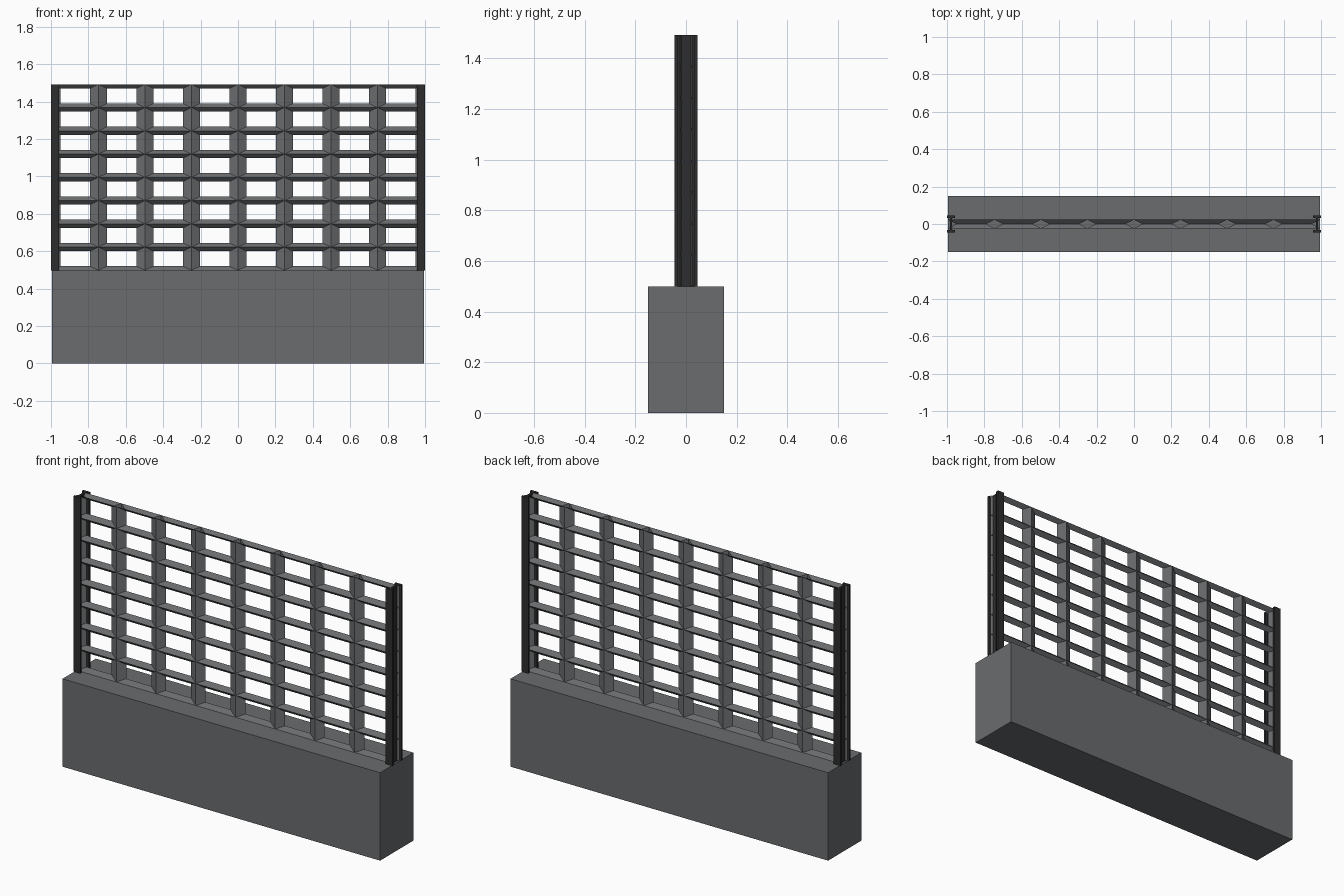
import bpy, bmesh

if "Cube" in bpy.data.objects:
    bpy.data.objects.remove(bpy.data.objects["Cube"])


def material(name, rgb):
    m = bpy.data.materials.new(name)
    m.diffuse_color = (*rgb, 1.0)
    m.use_nodes = True
    m.node_tree.nodes["Principled BSDF"].inputs["Base Color"].default_value = m.diffuse_color
    return m


GREY = material("concrete_grey", (0.142, 0.150, 0.155))
DARK = material("dark_steel", (0.027, 0.027, 0.028))


def finish(name, bm, mat):
    mesh = bpy.data.meshes.new(name)
    bm.to_mesh(mesh)
    bm.free()
    mesh.materials.append(mat)
    ob = bpy.data.objects.new(name, mesh)
    bpy.context.collection.objects.link(ob)
    return ob


BASE_TOP, TOP = 0.498, 1.492
HALF = 0.995

# Solid plinth
bm = bmesh.new()
bmesh.ops.create_cube(bm, size=1)
for v in bm.verts:
    v.co = (v.co.x * 2 * HALF, v.co.y * 0.298, (v.co.z + 0.5) * BASE_TOP)
finish("base_wall", bm, GREY)


# H-section posts, grooves facing sideways
def post(name, cx):
    w, d, web, inner = 0.0215, 0.045, 0.006, 0.033
    quarter = [(w, d), (w, inner), (web, inner)]
    right = quarter + [(x, -y) for x, y in reversed(quarter)]
    outline = right + [(-x, y) for x, y in reversed(right)]
    bm = bmesh.new()
    face = bm.faces.new([bm.verts.new((cx + x, y, BASE_TOP)) for x, y in outline])
    ext = bmesh.ops.extrude_face_region(bm, geom=[face], use_keep_orig=True)
    top = [g for g in ext["geom"] if isinstance(g, bmesh.types.BMVert)]
    bmesh.ops.translate(bm, verts=top, vec=(0, 0, TOP - BASE_TOP))
    bmesh.ops.recalc_face_normals(bm, faces=bm.faces)
    finish(name, bm, DARK)


post("left_post", -0.9785)
post("right_post", 0.9785)

# Lattice: each cell is an opening bevelled from front and back edges to its middle
COLS = ROWS = 8
CW, CH = 2 * HALF / COLS, (TOP - BASE_TOP) / ROWS
BAR_X, BAR_Z, DEPTH = 0.046, 0.022, 0.023
bm = bmesh.new()
for i in range(COLS):
    for j in range(ROWS):
        x0, z0 = -HALF + i * CW, BASE_TOP + j * CH

        def ring(y, mx, mz):
            xa, xb, za, zb = x0 + mx, x0 + CW - mx, z0 + mz, z0 + CH - mz
            return [bm.verts.new((x, y, z)) for x, z in
                    ((xa, za), (xb, za), (xb, zb), (xa, zb))]

        rings = [ring(-DEPTH, 0, 0), ring(0, BAR_X, BAR_Z), ring(DEPTH, 0, 0)]
        for a, b in zip(rings, rings[1:]):
            for k in range(4):
                n = (k + 1) % 4
                bm.faces.new((a[k], a[n], b[n], b[k]))
bmesh.ops.remove_doubles(bm, verts=bm.verts, dist=0.0005)
finish("lattice_panel", bm, GREY)
